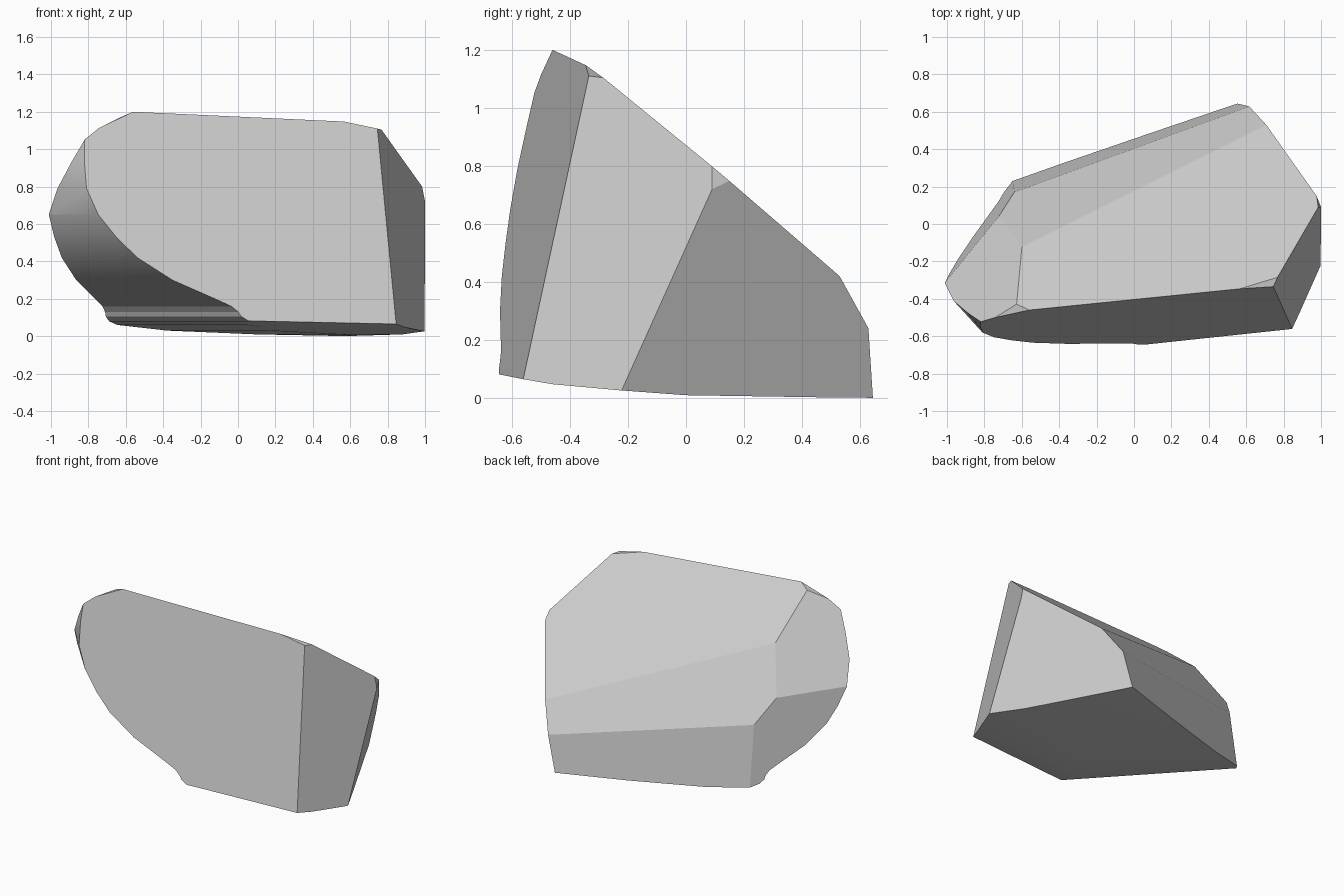
import bpy, bmesh, math
from mathutils import Vector

if "Cube" in bpy.data.objects:
    bpy.data.objects.remove(bpy.data.objects["Cube"])

# Scooped under-side and gently bulging base: (distance along N, height)
PROFILE = [(1.5, 1.4), (-0.90, 1.4), (-0.958, 1.05), (-0.978, 0.93), (-0.99, 0.79),
           (-0.96, 0.65), (-0.90, 0.53), (-0.825, 0.42), (-0.69, 0.30), (-0.605, 0.25),
           (-0.52, 0.20), (-0.455, 0.16), (-0.43, 0.13), (-0.42, 0.105), (-0.39, 0.08),
           (-0.32, 0.06), (-0.06, 0.03), (0.40, 0.01), (0.90, 0.0), (1.5, 0.0)]
N = Vector((0.74, 0.6725, 0)).normalized()
D = Vector((N.y, -N.x, 0))
INSIDE = Vector((0.1, 0.0, 0.4))

# Flat rock facets, each from three points on it
FACETS = [
    [(-.56, -.46, 1.2), (.745, -.335, 1.11), (.845, -.56, .07)],    # front
    [(.745, -.335, 1.11), (.845, -.56, .07), (1, .09, .72)],        # front right
    [(1, -.225, .03), (1, .09, .72), (.71, .525, .42)],             # back right
    [(-.56, -.46, 1.2), (.98, .1, .79), (.71, .53, .42)],           # top
    [(-.6, -.12, .913), (.71, .53, .42), (.62, .63, .24)],          # upper back
    [(.62, .63, .24), (.555, .645, 0), (-.64, .17, .47)],           # lower back
    [(-.6, -.12, .913), (-.63, -.43, 1.17), (-1, -.3, .65)],        # upper left
    [(-1, -.3, .65), (-.717, .05, .62), (-.64, .17, .47)],          # lower left
    [(-.56, -.46, 1.2), (-.73, -.497, 1.12), (-.625, -.43, 1.172)],  # small chips
    [(.57, -.346, 1.147), (.69, -.31, 1.121), (.745, -.335, 1.11)],
    [(.986, .09, .79), (1, .09, .72), (.98, .14, .745)],
]
# Base rises in shallow steps toward the front
BASE = [(-.62, .077), (-.56, .065), (-.46, .048), (-.23, .027), (0, .01), (.64, 0)]
for (y0, z0), (y1, z1) in zip(BASE, BASE[1:]):
    FACETS.append([(0, y0, z0), (0, y1, z1), (1, y1, z1)])


def slice_off(bm, pts):
    a, b, c = (Vector(p) for p in pts)
    n = (b - a).cross(c - a).normalized()
    if n.dot(INSIDE - a) > 0:
        n = -n
    res = bmesh.ops.bisect_plane(bm, geom=bm.verts[:] + bm.edges[:] + bm.faces[:],
                                 dist=1e-5, plane_co=a, plane_no=n, clear_outer=True)
    edges = [e for e in bm.edges if e.is_boundary]
    if edges:
        bmesh.ops.edgeloop_fill(bm, edges=edges)


# Extrude the profile sideways into a block, then slice the facets
bm = bmesh.new()
face = bm.faces.new([bm.verts.new(N * u + D * -2 + Vector((0, 0, z))) for u, z in PROFILE])
ext = bmesh.ops.extrude_face_region(bm, geom=[face], use_keep_orig=True)
bmesh.ops.translate(bm, vec=D * 4, verts=[v for v in ext["geom"] if isinstance(v, bmesh.types.BMVert)])
for pts in FACETS:
    slice_off(bm, pts)
bmesh.ops.recalc_face_normals(bm, faces=bm.faces[:])

mesh = bpy.data.meshes.new("rock")
bm.to_mesh(mesh)
bm.free()
rock = bpy.data.objects.new("rock", mesh)
bpy.context.collection.objects.link(rock)
bpy.context.view_layer.objects.active = rock
rock.select_set(True)
bpy.ops.object.shade_smooth_by_angle(angle=math.radians(17))
